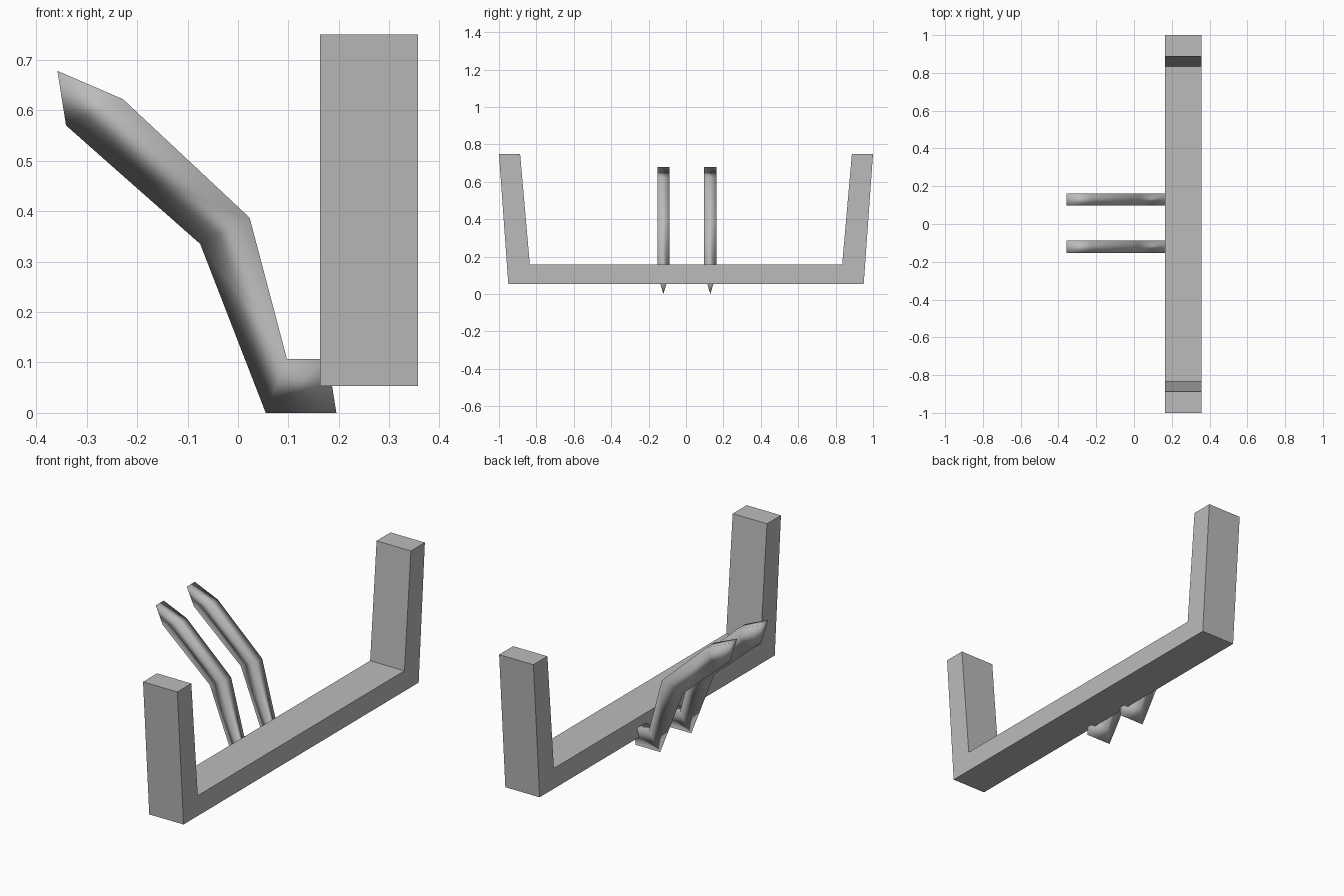
import bpy
import bmesh

if "Cube" in bpy.data.objects:
    bpy.data.objects.remove(bpy.data.objects["Cube"])

grey = bpy.data.materials.new("grey")
grey.diffuse_color = (0.5, 0.5, 0.5, 1)
grey.use_nodes = True
grey.node_tree.nodes["Principled BSDF"].inputs["Base Color"].default_value = grey.diffuse_color


def make_object(name, bm, smooth=False):
    bmesh.ops.recalc_face_normals(bm, faces=bm.faces)
    for f in bm.faces:
        f.smooth = smooth
    mesh = bpy.data.meshes.new(name)
    bm.to_mesh(mesh)
    bm.free()
    mesh.materials.append(grey)
    obj = bpy.data.objects.new(name, mesh)
    bpy.context.collection.objects.link(obj)
    return obj


# U-shaped frame: half profile mirrored in y, extruded along x
half = [(0.95, 0.053), (1.0, 0.75), (0.887, 0.75), (0.835, 0.157)]
profile = half + [(-y, z) for y, z in reversed(half)]
bm = bmesh.new()
face = bm.faces.new([bm.verts.new((0.163, y, z)) for y, z in profile])
ext = bmesh.ops.extrude_face_region(bm, geom=[face], use_keep_orig=True)
moved = [v for v in ext["geom"] if isinstance(v, bmesh.types.BMVert)]
bmesh.ops.translate(bm, vec=(0.194, 0, 0), verts=moved)
make_object("frame", bm)

# Bent prongs: triangular section, flat on top with a ridge underneath
upper = [(-0.358, 0.678), (-0.228, 0.622), (0.023, 0.387), (0.097, 0.107), (0.178, 0.107)]
lower = [(-0.341, 0.57), (-0.262, 0.50), (-0.075, 0.335), (0.055, 0.0), (0.195, 0.0)]


def prong(name, y, width=0.065):
    bm = bmesh.new()
    rings = []
    for (ux, uz), (lx, lz) in zip(upper, lower):
        rings.append([bm.verts.new(p) for p in (
            (ux, y - width / 2, uz), (ux, y + width / 2, uz), (lx, y, lz))])
    for a, b in zip(rings, rings[1:]):
        for i in range(3):
            j = (i + 1) % 3
            bm.faces.new((a[i], a[j], b[j], b[i]))
    bm.faces.new(rings[0])
    bm.faces.new(rings[-1])
    make_object(name, bm, smooth=True)


prong("front_prong", -0.121)
prong("back_prong", 0.13)
